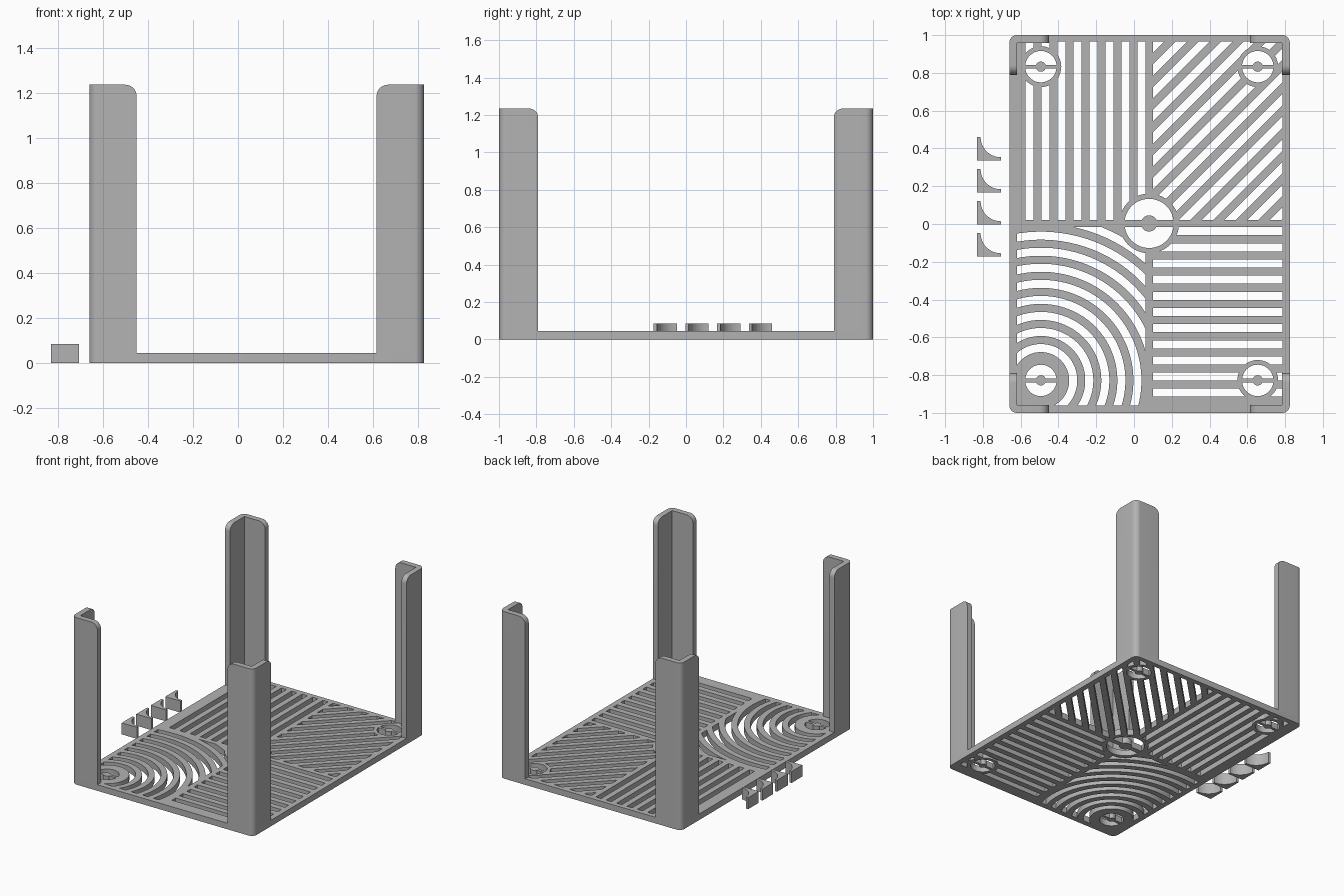
import bpy, bmesh, math

if "Cube" in bpy.data.objects:
    bpy.data.objects.remove(bpy.data.objects["Cube"])

CX, HX, HY = 0.0825, 0.7425, 1.0      # plate centre and half sizes
T, TOP, WALL, LEG = 0.045, 1.235, 0.041, 0.21
SLOT, PITCH = 0.0425, 0.085
X0, X1, Y0, Y1 = -0.62, 0.785, -0.96, 0.965   # inside of the frame
XA, XB, YA, YB = 0.062, 0.1, -0.017, 0.02     # cross divider

grey = bpy.data.materials.new("grey plastic")
grey.diffuse_color = (0.45, 0.45, 0.45, 1)
grey.use_nodes = True
grey.node_tree.nodes["Principled BSDF"].inputs["Base Color"].default_value = grey.diffuse_color


def prism_mesh(bm, pts, z0, z1):
    """Extrude a counter-clockwise outline between two heights."""
    lo = [bm.verts.new((x, y, z0)) for x, y in pts]
    hi = [bm.verts.new((x, y, z1)) for x, y in pts]
    bm.faces.new(lo[::-1])
    bm.faces.new(hi)
    n = len(pts)
    for i in range(n):
        j = (i + 1) % n
        bm.faces.new((lo[i], lo[j], hi[j], hi[i]))


def make(name, bm):
    bmesh.ops.recalc_face_normals(bm, faces=bm.faces)
    me = bpy.data.meshes.new(name)
    bm.to_mesh(me)
    bm.free()
    me.materials.append(grey)
    ob = bpy.data.objects.new(name, me)
    bpy.context.collection.objects.link(ob)
    return ob


def prisms(name, outlines, z0=-0.1, z1=0.2):
    bm = bmesh.new()
    for pts in outlines:
        prism_mesh(bm, pts, z0, z1)
    return make(name, bm)


def boolean(ob, tool, op):
    """Apply a boolean and discard the tool."""
    m = ob.modifiers.new("cut", 'BOOLEAN')
    m.object, m.operation, m.solver = tool, op, 'EXACT'
    bpy.context.view_layer.update()
    ev = ob.evaluated_get(bpy.context.evaluated_depsgraph_get())
    me = bpy.data.meshes.new_from_object(ev)
    ob.modifiers.clear()
    ob.data = me
    bpy.data.objects.remove(tool)


def smooth(ob):
    bpy.ops.object.select_all(action='DESELECT')
    ob.select_set(True)
    bpy.context.view_layer.objects.active = ob
    bpy.ops.object.shade_smooth_by_angle(angle=math.radians(30))


def rect(xa, ya, xb, yb):
    return [(xa, ya), (xb, ya), (xb, yb), (xa, yb)]


def arc(cx, cy, r, a0, a1, n):
    return [(cx + r * math.cos(a0 + (a1 - a0) * i / n),
             cy + r * math.sin(a0 + (a1 - a0) * i / n)) for i in range(n + 1)]


def circle(cx, cy, r, n=64):
    return arc(cx, cy, r, 0, math.tau, n)[:-1]


# round holes: x, y, hole radius, rim radius, hub radius, half bar width
rounds = [(0.08, 0.003, 0.13, 0.158, 0.043, 0.018)]
rounds += [(x, y, 0.083, 0.108, 0.027, 0.01)
           for x in (-0.493, 0.655) for y in (-0.828, 0.833)]

# base plate with rounded corners
R = 0.04
outline = []
for i, (sx, sy) in enumerate(((1, 1), (-1, 1), (-1, -1), (1, -1))):
    outline += arc(CX + sx * (HX - R), sy * (HY - R), R,
                   i * math.pi / 2, (i + 1) * math.pi / 2, 8)
plate = prisms("base_plate", [outline], 0, T)

# straight slots, back left and front right
upright = prisms("upright_slots", [rect(XA - SLOT - k * PITCH, YB, XA - k * PITCH, Y1) for k in range(8)])
level = prisms("level_slots", [rect(XB, YA - SLOT - k * 0.0855, X1, YA - k * 0.0855) for k in range(11)])

# diagonal slots, back right, trimmed to their panel
diag = []
for k in range(14):
    c, d = Y1 - XB - k * PITCH * math.sqrt(2), SLOT * math.sqrt(2)
    diag.append([(-0.2, c - d - 0.2), (1.2, c - d + 1.2), (1.2, c + 1.2), (-0.2, c - 0.2)])
diagonal = prisms("diagonal_slots", diag)
boolean(diagonal, prisms("panel", [rect(XB, YB, X1, Y1)], -0.05, 0.15), 'INTERSECT')

# curved slots around the front left hole, trimmed to their panel
cx, cy = rounds[1][:2]
a0, a1 = math.radians(-75), math.radians(165)
curves = []
for k in range(10):
    r = 0.15 + k * PITCH
    curves.append(arc(cx, cy, r + SLOT, a0, a1, 72) + arc(cx, cy, r, a1, a0, 72))
curved = prisms("curved_slots", curves)
boolean(curved, prisms("panel", [rect(X0, Y0, XA, YA)], -0.05, 0.15), 'INTERSECT')

# keep solid rims around the round holes, then cut the slots
for slots in (upright, level, diagonal, curved):
    boolean(slots, prisms("rims", [circle(x, y, rim) for x, y, _, rim, _, _ in rounds], -0.3, 0.4),
            'DIFFERENCE')
    boolean(plate, slots, 'DIFFERENCE')

# half-moon openings leave a bar and hub across each hole
moons = []
for x, y, hole, _, hub, bar in rounds:
    a, b = math.asin(bar / hole), math.asin(bar / hub)
    for turn in (0, math.pi):
        moons.append(arc(x, y, hole, turn + a, turn + math.pi - a, 32)
                     + arc(x, y, hub, turn + math.pi - b, turn + b, 12))
boolean(plate, prisms("half_moons", moons), 'DIFFERENCE')
smooth(plate)


# angled corner posts with rounded top ends
def post(name, sx, sy):
    bm = bmesh.new()
    prism_mesh(bm, [(0, 0), (LEG, 0), (LEG, WALL), (WALL, WALL), (WALL, LEG), (0, LEG)], T, TOP)
    bmesh.ops.recalc_face_normals(bm, faces=bm.faces)

    def bevel(test, r):
        edges = [e for e in bm.edges if all(test(v.co) for v in e.verts)]
        bmesh.ops.bevel(bm, geom=edges, offset=r, segments=8, profile=0.5, affect='EDGES')

    e = 1e-4
    bevel(lambda c: abs(c.x) < e and abs(c.y) < e, R)
    bevel(lambda c: c.z > TOP - e and c.x > LEG - e, 0.05)
    bevel(lambda c: c.z > TOP - e and c.y > LEG - e, 0.05)
    for v in bm.verts:
        v.co.x = CX + sx * (HX - v.co.x)
        v.co.y = sy * (HY - v.co.y)
    smooth(make(name, bm))


for sx, side in ((-1, "left"), (1, "right")):
    for sy, end in ((-1, "front"), (1, "back")):
        post(f"corner_post_{end}_{side}", sx, sy)

# loose corner wedges with a hollow curved face
for k in range(4):
    x, y, s, t = -0.83, -0.173 + 0.1695 * k, 0.125, 0.018
    pts = [(x, y), (x + s, y), (x + s, y + t * 0.8)]
    pts += arc(x + s, y + s, s - t, -math.pi / 2, -math.pi, 16)
    pts += [(x + t * 0.8, y + s), (x, y + s)]
    smooth(prisms(f"corner_wedge_{k + 1}", [pts], 0, 0.085))
